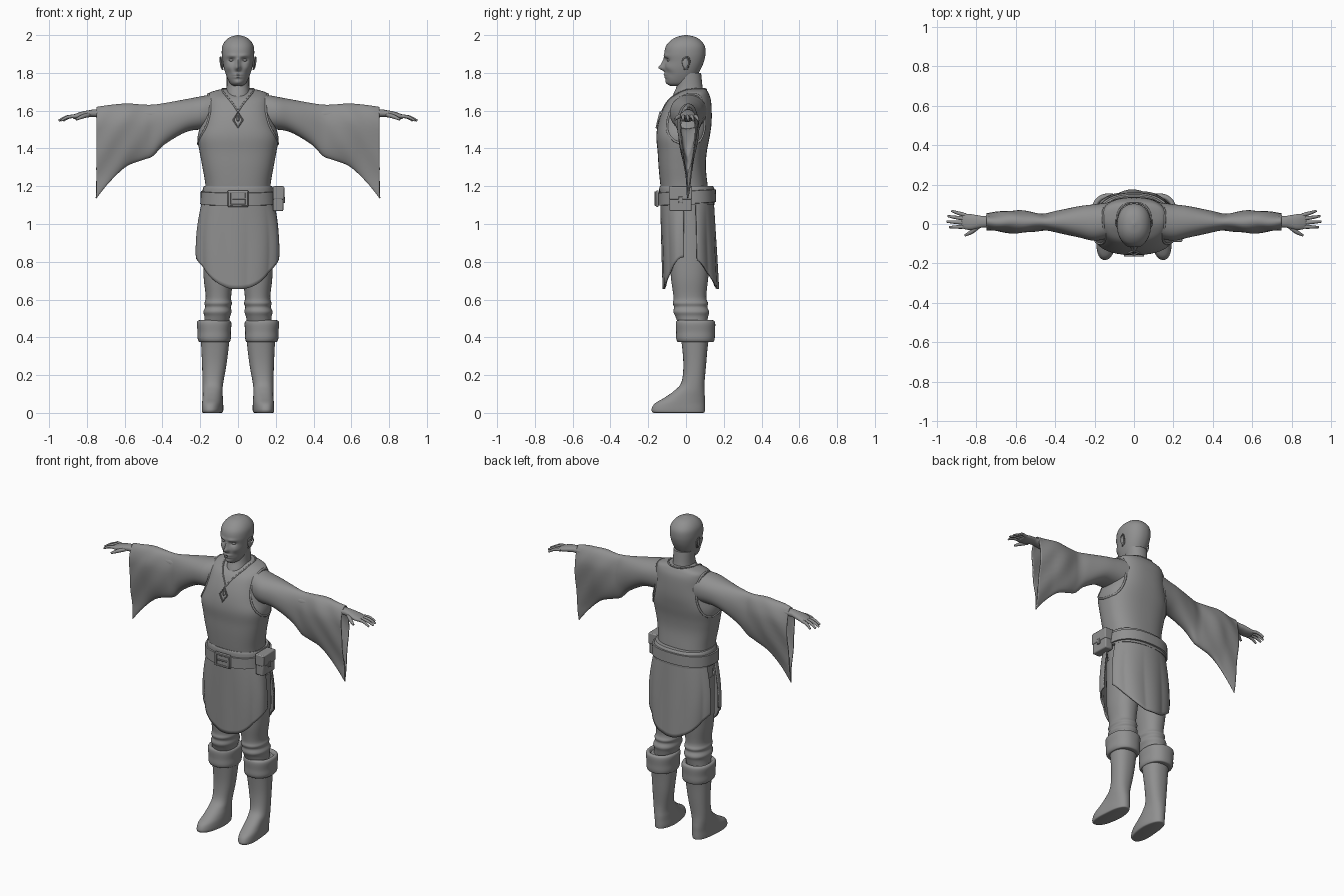
import bpy, bmesh
from math import sin, cos, pi, exp, radians, copysign
from mathutils import Vector, Matrix
from mathutils.bvhtree import BVHTree

if "Cube" in bpy.data.objects:
    bpy.data.objects.remove(bpy.data.objects["Cube"])

grey = bpy.data.materials.new('dark_grey')
grey.diffuse_color = (.28, .28, .28, 1)
grey.use_nodes = True
grey.node_tree.nodes["Principled BSDF"].inputs["Base Color"].default_value = grey.diffuse_color


def finish(ob, mirror=False, thick=0, bevel=0, angle=45):
    bpy.ops.object.select_all(action='DESELECT')
    ob.select_set(True)
    bpy.context.view_layer.objects.active = ob
    if ob.type == 'CURVE':
        bpy.ops.object.convert(target='MESH')
        ob = bpy.context.object
    ob.data.materials.append(grey)
    bpy.ops.object.shade_smooth_by_angle(angle=radians(angle))
    if thick:
        m = ob.modifiers.new('thickness', 'SOLIDIFY')
        m.thickness, m.offset = thick, -1
    if bevel:
        m = ob.modifiers.new('bevel', 'BEVEL')
        m.width, m.segments = bevel, 2
    if mirror:
        ob.modifiers.new('mirror', 'MIRROR')
    return ob


def from_bm(name, bm, **kw):
    bmesh.ops.recalc_face_normals(bm, faces=bm.faces)
    me = bpy.data.meshes.new(name)
    bm.to_mesh(me)
    bm.free()
    ob = bpy.data.objects.new(name, me)
    bpy.context.collection.objects.link(ob)
    return finish(ob, **kw)


def catmull(keys, steps):
    out = []
    for i in range(len(keys) - 1):
        p = [keys[max(i - 1, 0)], keys[i], keys[i + 1], keys[min(i + 2, len(keys) - 1)]]
        for s in range(steps):
            t = s / steps
            out.append([b + .5 * t * (c - a + t * (2 * a - 5 * b + 4 * c - d + t * (3 * (b - c) + d - a)))
                        for a, b, c, d in zip(*p)])
    return out + [list(keys[-1])]


def loft(name, keys, axis='z', n=2.2, seg=40, steps=5, warp=None, caps=True, **kw):
    """Skin rings; key = position, then min/max of the two cross axes."""
    if len(keys[0]) == 4:       # symmetric in x
        keys = [(z, -w, w, y0, y1) for z, w, y0, y1 in keys]
    bm = bmesh.new()
    rings = []
    for p, a0, a1, b0, b1 in catmull(keys, steps):
        ring = []
        for k in range(seg):
            c, s = cos(2 * pi * k / seg), sin(2 * pi * k / seg)
            a = (a0 + a1) / 2 + (a1 - a0) / 2 * copysign(abs(c) ** (2 / n), c)
            b = (b0 + b1) / 2 + (b1 - b0) / 2 * copysign(abs(s) ** (2 / n), s)
            v = Vector((a, b, p) if axis == 'z' else (p, a, b))
            ring.append(bm.verts.new(warp(v, (a0 + a1) / 2, b0, b1) if warp else v))
        rings.append(ring)
    for r, q in zip(rings, rings[1:]):
        for k in range(seg):
            bm.faces.new((r[k], r[(k + 1) % seg], q[(k + 1) % seg], q[k]))
    if caps:
        bm.faces.new(rings[0])
        bm.faces.new(rings[-1])
    return from_bm(name, bm, **kw)


def tube(name, pts, radius, radii=None, closed=False, smooth=True, **kw):
    cu = bpy.data.curves.new(name, 'CURVE')
    cu.dimensions = '3D'
    cu.bevel_depth, cu.bevel_resolution, cu.use_fill_caps = radius, 3, True
    rows = [(*p, (radii or [1] * len(pts))[i]) for i, p in enumerate(pts)]
    rows = catmull(rows, 4) if smooth else rows
    sp = cu.splines.new('POLY')
    sp.points.add(len(rows) - 1)
    for q, r in zip(sp.points, rows):
        q.co, q.radius = (*r[:3], 1), r[3]
    sp.use_cyclic_u = closed
    ob = bpy.data.objects.new(name, cu)
    bpy.context.collection.objects.link(ob)
    return finish(ob, **kw)


def box(name, lo, hi, bevel=.006, **kw):
    lo, hi = Vector(lo), Vector(hi)
    bm = bmesh.new()
    bmesh.ops.create_cube(bm, size=1, matrix=Matrix.Translation((lo + hi) / 2) @ Matrix.Diagonal((*(hi - lo), 1)))
    return from_bm(name, bm, bevel=bevel, angle=30, **kw)


def ball(name, loc, size, rot=0, **kw):
    bm = bmesh.new()
    bmesh.ops.create_uvsphere(bm, u_segments=20, v_segments=12, radius=1, matrix=Matrix.Translation(loc)
                              @ Matrix.Rotation(rot, 4, 'X') @ Matrix.Diagonal((*size, 1)))
    return from_bm(name, bm, **kw)


# head with sculpted face
def face(v, *_):
    def g(cx, sx, cz, sz):
        return exp(-((abs(v.x) - cx) / sx) ** 2 - ((v.z - cz) / sz) ** 2)
    if v.y < -.02:
        v.y += (.012 * g(.034, .018, 1.868, .013) - .03 * g(0, .014, 1.827, .015) - .016 * g(0, .011, 1.853, .022)
                - .009 * g(0, .024, 1.791, .006) - .008 * g(0, .022, 1.777, .006) - .008 * g(0, .022, 1.75, .014)
                - .006 * g(.03, .025, 1.89, .01) - .006 * g(.05, .018, 1.83, .02) + .005 * g(.05, .015, 1.795, .02))
    return v


loft('head', [(1.73, .022, -.08, 0), (1.745, .042, -.098, .03), (1.78, .06, -.108, .055), (1.82, .073, -.112, .078),
              (1.86, .081, -.112, .095), (1.9, .086, -.115, .103), (1.94, .083, -.107, .1), (1.97, .067, -.083, .08),
              (1.99, .041, -.05, .05), (2.0, .005, -.006, .006)], seg=88, steps=9, warp=face)
ball('eye', (.034, -.09, 1.868), (.014, .011, .009), mirror=True)
ball('ear', (.083, -.002, 1.85), (.008, .018, .034), rot=.2, mirror=True)
tube('ear_rim', [(.08, -.012, 1.818), (.087, .006, 1.828), (.093, .02, 1.858), (.093, .01, 1.883),
                 (.088, -.012, 1.876), (.083, -.016, 1.86)], .004, mirror=True)
loft('neck', [(1.62, .075, -.09, .1), (1.68, .066, -.07, .095), (1.73, .06, -.05, .087), (1.8, .06, -.045, .08)])

# vest and its trims
vest = loft('vest', [(1.1, .175, -.12, .125), (1.2, .172, -.135, .115), (1.3, .188, -.145, .105),
                     (1.38, .203, -.15, .11), (1.46, .214, -.157, .125), (1.53, .194, -.148, .135),
                     (1.6, .176, -.125, .136), (1.66, .168, -.09, .131), (1.695, .15, -.04, .118),
                     (1.715, .085, -.005, .105)], n=2.5, seg=56)
tree = BVHTree.FromPolygons([v.co for v in vest.data.vertices], [p.vertices for p in vest.data.polygons])


def on_vest(x, y, z):
    return tree.find_nearest(Vector((x, y, z)))[0]


tube('neckline', [on_vest(*p) for p in [(0, -.2, 1.625), (.025, -.14, 1.65), (.055, -.09, 1.68), (.08, -.03, 1.71),
                                        (.083, .05, 1.72), (.05, .1, 1.72), (0, .12, 1.72)]], .0045, mirror=True)
tube('armhole_trim', [on_vest(.175, .012 + .125 * cos(t * pi / 12), 1.565 + .14 * sin(t * pi / 12)) for t in range(24)],
     .006, closed=True, smooth=False, mirror=True)

# diamond brooch
tube('brooch_frame', [(0, -.136, 1.592), (.025, -.147, 1.55), (0, -.156, 1.51), (-.025, -.147, 1.55)], .005,
     closed=True, smooth=False)
bm = bmesh.new()
bmesh.ops.create_cone(bm, cap_ends=True, segments=4, radius1=1, radius2=0, depth=1, matrix=Matrix.Translation(
    (0, -.144, 1.55)) @ Matrix.Rotation(pi / 2 + .25, 4, 'X') @ Matrix.Diagonal((.014, .026, .014, 1)))
from_bm('brooch_gem', bm, angle=10)


# wide hanging sleeves
def drape(v, yc, z0, z1):
    low = max(0, min(1, (z1 - v.z - .09) / .3))
    wide = max(0, min(1, (z1 - z0 - .18) / .2))
    v.y = yc + (v.y - yc) * (1 - .72 * low * wide) + .003 * wide * sin(v.x * 45 + v.z * 30)
    return v


loft('sleeve', [(.12, -.07, .11, 1.5, 1.69), (.2, -.085, .1, 1.5, 1.675), (.28, -.068, .09, 1.485, 1.66),
                (.39, -.045, .068, 1.42, 1.64), (.45, -.035, .055, 1.36, 1.632), (.5, -.04, .06, 1.34, 1.632),
                (.59, -.052, .075, 1.305, 1.638), (.68, -.048, .07, 1.222, 1.63), (.75, -.038, .062, 1.135, 1.62)],
     axis='x', warp=drape, caps=False, thick=.006, mirror=True)

# forearm, hand, fingers
loft('hand', [(.4, -.03, .045, 1.54, 1.61), (.6, -.025, .045, 1.55, 1.612), (.75, -.018, .04, 1.565, 1.607),
              (.79, -.022, .044, 1.565, 1.602), (.83, -.03, .05, 1.558, 1.594), (.865, -.025, .052, 1.556, 1.582),
              (.875, -.015, .042, 1.562, 1.576)], axis='x', seg=24, mirror=True)
for name, base, tip in [('little', .045, (.925, .066)), ('ring', .026, (.945, .04)), ('middle', .006, (.95, .012)),
                        ('index', -.014, (.937, -.016))]:
    mid = ((.86 + tip[0]) / 2, (base + tip[1]) / 2, 1.567)
    tube(name + '_finger', [(.855, base, 1.57), mid, (*tip, 1.547)], .01, [1, .9, .55], mirror=True)
tube('thumb', [(.79, -.012, 1.578), (.825, -.04, 1.568), (.858, -.058, 1.553)], .012, [1, .9, .5], mirror=True)

# waistband, belt, buckle, pouch
loft('waistband', [(1.1, .194, -.14, .15), (1.14, .192, -.142, .152), (1.185, .186, -.142, .15),
                   (1.2, .18, -.138, .142)], n=2.4)


def sag(v, *_):
    v.z += .06 * v.y
    return v


loft('belt', [(1.105, .19, -.14, .15), (1.107, .2, -.15, .16), (1.173, .197, -.15, .158), (1.175, .185, -.14, .15)],
     n=2.4, warp=sag, steps=1)
box('buckle_plate', (-.055, -.159, 1.09), (.055, -.145, 1.178))
for s in (-1, 1):
    box('buckle_side', (s * .045 - .007, -.166, 1.095), (s * .045 + .007, -.155, 1.173), .003)
    box('buckle_bar', (-.05, -.166, 1.134 + s * .034 - .005), (.05, -.155, 1.134 + s * .034 + .005), .003)
box('buckle_tongue', (-.03, -.166, 1.13), (.04, -.155, 1.138), .002)
box('pouch', (.185, -.088, 1.068), (.24, .03, 1.195), .007)
box('pouch_flap', (.184, -.091, 1.13), (.245, .033, 1.2), .006)
box('pouch_clasp', (.235, -.04, 1.11), (.248, -.018, 1.145), .003)


# pleated skirt panels, front and back
def panel(name, side, reach, depth_top, depth_low):
    bm = bmesh.new()
    grid = []
    for i in range(65):
        a = radians(reach) * (i / 32 - 1)
        low = .655 + .17 * abs(sin(a)) ** 2.5
        col = []
        for j in range(21):
            v = j / 20
            z = 1.13 + (low - 1.13) * v
            h = (1.13 - z) / .475
            r = 1 + .04 * min(1, 1.6 * v) * (abs(cos(5 * a + .4)) - .6)
            w = .188 + .125 * h - .11 * h * h
            d = depth_top + (depth_low - depth_top) * h
            col.append(bm.verts.new((w * sin(a) * r, side * d * abs(cos(a)) ** .8 * r, z)))
        grid.append(col)
    for p, q in zip(grid, grid[1:]):
        for j in range(20):
            bm.faces.new((p[j], q[j], q[j + 1], p[j + 1]))
    from_bm(name, bm, thick=.008)


panel('front_skirt', -1, 87, .137, .122)
panel('back_skirt', 1, 74, .147, .173)

# hips, trousers with bunched knees
loft('hips', [(.9, .15, -.06, .1), (.96, .18, -.09, .125), (1.05, .18, -.105, .13), (1.12, .175, -.12, .13)])
loft('trouser_leg', [(1.02, .005, .184, -.09, .13), (.85, .012, .184, -.088, .13), (.72, .025, .182, -.08, .118),
                     (.63, .035, .172, -.068, .108), (.6, .036, .172, -.066, .109), (.58, .032, .178, -.07, .117),
                     (.56, .038, .174, -.063, .113), (.535, .034, .184, -.067, .123), (.51, .042, .178, -.056, .117),
                     (.47, .05, .18, -.04, .11)], mirror=True)


# boots with turned cuffs
def turn_out(v, *_):
    v.x -= .1 * min(0, v.y + .02)
    return v


loft('boot', [(.44, .045, .2, -.035, .13), (.36, .048, .195, -.022, .116), (.25, .062, .19, -.014, .106),
              (.16, .078, .188, -.025, .098), (.115, .082, .188, -.065, .098), (.08, .08, .187, -.115, .1),
              (.05, .078, .187, -.165, .1), (.02, .077, .187, -.182, .1), (.004, .08, .185, -.178, .098),
              (0, .088, .178, -.168, .09)], n=2.3, warp=turn_out, mirror=True)
loft('boot_cuff', [(.375, .055, .195, -.03, .13), (.376, .044, .206, -.044, .146), (.395, .038, .214, -.052, .152),
                   (.43, .038, .214, -.052, .153), (.47, .035, .218, -.054, .155), (.487, .04, .213, -.049, .15),
                   (.49, .055, .2, -.035, .135), (.475, .065, .19, -.025, .125)], n=2.3, mirror=True)
